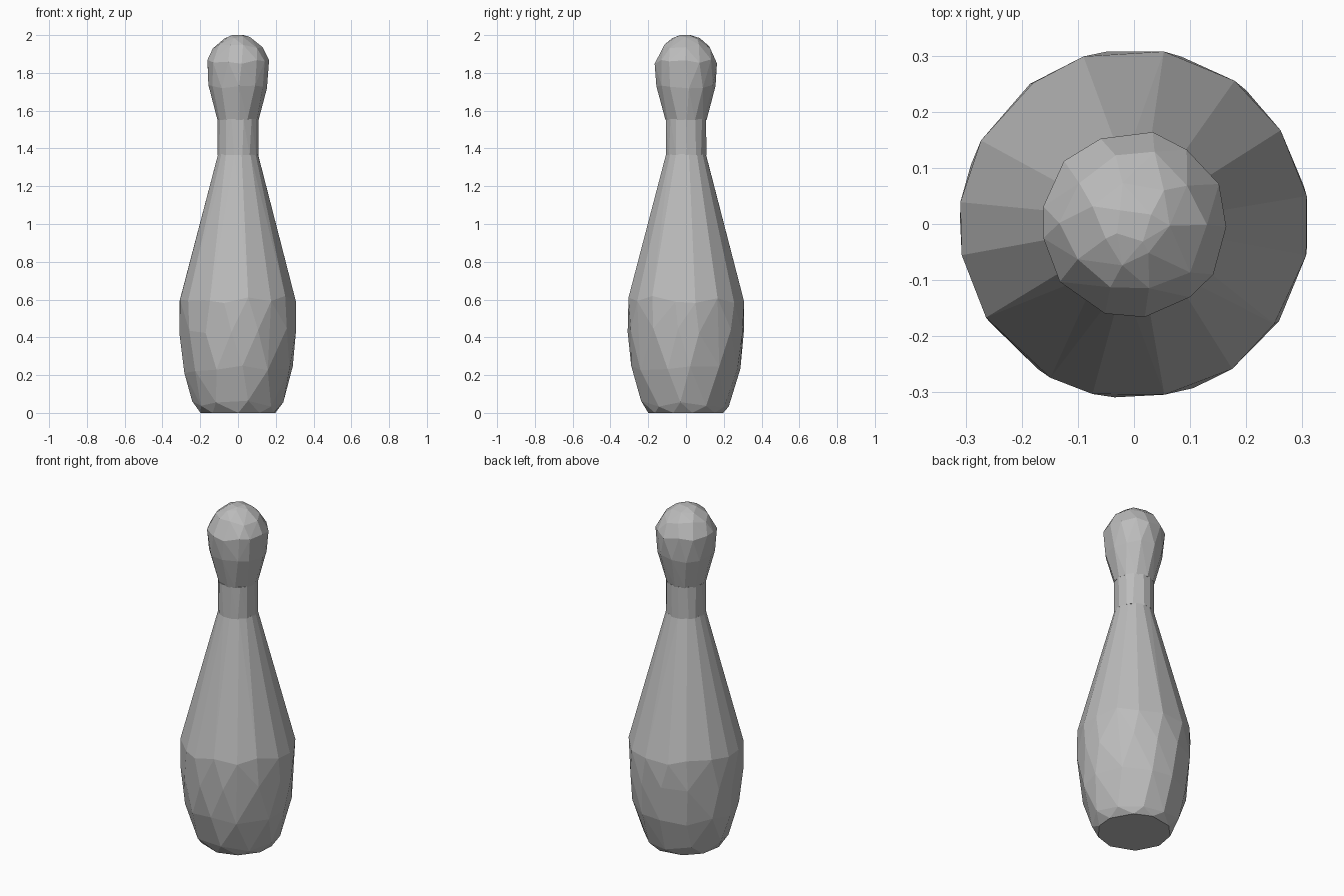
import bpy, bmesh, math, random

random.seed(4)
cube = bpy.data.objects.get("Cube")
if cube:
    bpy.data.objects.remove(cube, do_unlink=True)

# One plain grey for every part
grey = bpy.data.materials.new("plain_grey")
grey.use_nodes = True
grey.diffuse_color = (0.5, 0.5, 0.5, 1)
grey.node_tree.nodes["Principled BSDF"].inputs["Base Color"].default_value = (0.5, 0.5, 0.5, 1)


def radius_at(profile, z):
    """Radius of a profile of (height, radius, ...) rows at a height."""
    for low, high in zip(profile, profile[1:]):
        if z <= high[0]:
            t = (z - low[0]) / (high[0] - low[0])
            return low[1] + t * (high[1] - low[1])
    return profile[-1][1]


def faceted_part(name, profile, wobble):
    """Irregular low-poly solid wrapped round rings of (height, radius, sides)."""
    bm = bmesh.new()
    for i, (z, radius, sides) in enumerate(profile):
        end = i in (0, len(profile) - 1)
        start = random.random() * math.tau
        for k in range(sides):
            angle = start + math.tau * (k + random.uniform(-0.18, 0.18)) / sides
            h = z if end else z + random.uniform(-wobble, wobble)
            r = radius_at(profile, h)
            bm.verts.new((r * math.cos(angle), r * math.sin(angle), h))
    hull = bmesh.ops.convex_hull(bm, input=bm.verts[:])
    bmesh.ops.delete(bm, geom=list({g for g in hull["geom_interior"] + hull["geom_unused"]
                                    if isinstance(g, bmesh.types.BMVert)}), context='VERTS')
    # Join triangles that lie almost in one plane into larger facets
    bmesh.ops.dissolve_limit(bm, angle_limit=math.radians(3), verts=bm.verts[:], edges=bm.edges[:])
    bmesh.ops.recalc_face_normals(bm, faces=bm.faces[:])
    mesh = bpy.data.meshes.new(name)
    bm.to_mesh(mesh)
    bm.free()
    mesh.materials.append(grey)
    obj = bpy.data.objects.new(name, mesh)
    bpy.context.collection.objects.link(obj)
    return obj


# Rounded belly tapering straight up to the neck
faceted_part("body", [(0, 0.2, 10), (0.05, 0.24, 10), (0.23, 0.289, 12),
                      (0.43, 0.311, 13), (0.6, 0.312, 16), (1.37, 0.107, 16)], 0.02)

# Straight band between body and head
faceted_part("neck_band", [(1.365, 0.109, 14), (1.555, 0.109, 14)], 0)

# Bulb-shaped head
faceted_part("head", [(1.55, 0.109, 12), (1.73, 0.157, 12), (1.86, 0.168, 13),
                      (1.94, 0.128, 10), (1.985, 0.075, 7), (2.0, 0.035, 4)], 0.012)
